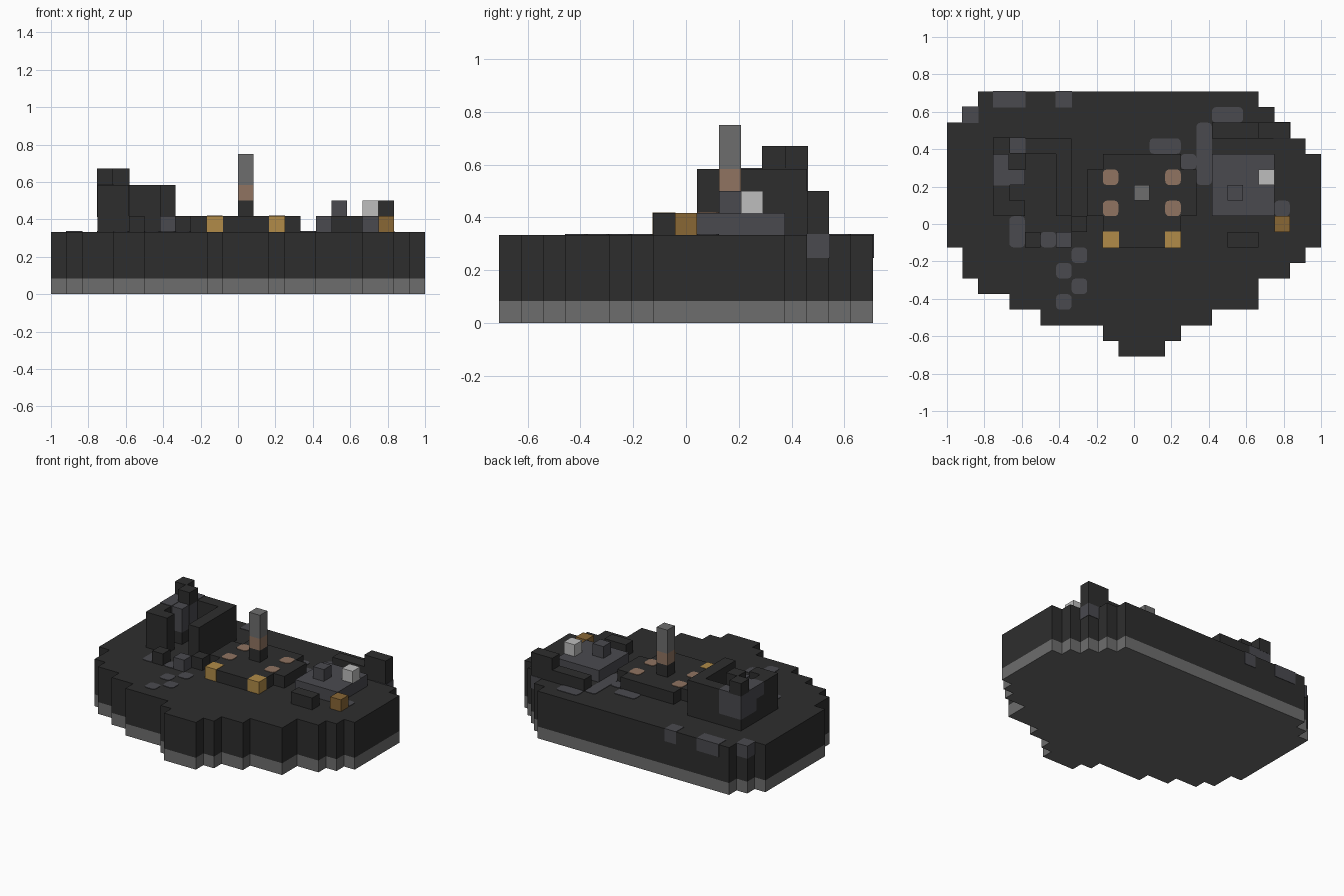
import bpy
import bmesh

old = bpy.data.objects.get("Cube")
if old:
    bpy.data.objects.remove(old)

U = 1 / 12                 # one block
X0, Y0 = -1.0, -8.5 * U    # corner of the block grid


def material(name, r, g, b):
    m = bpy.data.materials.new(name)
    m.use_nodes = True
    m.diffuse_color = (r, g, b, 1)
    bsdf = m.node_tree.nodes["Principled BSDF"]
    bsdf.inputs["Base Color"].default_value = (r, g, b, 1)
    bsdf.inputs["Roughness"].default_value = 0.9
    return m


dark = material("charcoal", .027, .027, .027)
stone = material("stone_grey", .155, .155, .155)
slate = material("slate", .068, .068, .078)
brown = material("clay_brown", .28, .175, .12)
amber = material("amber", .44, .26, .065)
bronze = material("bronze", .25, .135, .036)
white = material("pale_grey", .51, .51, .51)


def finish(name, bm, mat):
    bmesh.ops.recalc_face_normals(bm, faces=bm.faces)
    mesh = bpy.data.meshes.new(name)
    bm.to_mesh(mesh)
    bm.free()
    mesh.materials.append(mat)
    ob = bpy.data.objects.new(name, mesh)
    bpy.context.collection.objects.link(ob)
    return ob


def box(name, mat, i, j, k, ni=1, nj=1, nk=1, pad=0.0, rounded=False):
    """Box covering ni x nj x nk blocks, starting at block i, j, k."""
    bm = bmesh.new()
    bmesh.ops.create_cube(bm, size=1)
    for v in bm.verts:
        sx, sy, sz = (c + .5 for c in v.co)
        v.co = (X0 + (i + sx * ni) * U + (2 * sx - 1) * pad,
                Y0 + (j + sy * nj) * U + (2 * sy - 1) * pad,
                (k + sz * nk) * U + (2 * sz - 1) * pad)
    if rounded:
        up = [e for e in bm.edges
              if abs(e.verts[0].co.z - e.verts[1].co.z) > 1e-4]
        bmesh.ops.bevel(bm, geom=up, offset=.022, segments=3, profile=.5,
                        affect='EDGES')
    return finish(name, bm, mat)


def patch(name, mat, k, i, j, ni=1, nj=1):
    """Thin rounded plate lying on level k."""
    return box(name, mat, i, j, k - .04, ni, nj, .08, rounded=True)


# Stepped island outline: start and end block of each row, front to back
rows = [(11, 14), (10, 15), (6, 17), (4, 20), (2, 20), (1, 22), (1, 23)]
rows += [(0, 24)] * 6 + [(0, 23), (0, 22), (1, 21), (2, 20)]


def island(name, mat, z0, z1):
    right = [(e, j + d) for j, (s, e) in enumerate(rows) for d in (0, 1)]
    left = [(s, j + d) for j, (s, e) in enumerate(rows) for d in (0, 1)]
    loop = []
    for p in right + left[::-1]:
        if not loop or loop[-1] != p:
            loop.append(p)
    bm = bmesh.new()
    face = bm.faces.new([bm.verts.new((X0 + a * U, Y0 + b * U, z0))
                         for a, b in loop])
    top = bmesh.ops.extrude_face_region(bm, geom=[face])["geom"]
    for v in top:
        if isinstance(v, bmesh.types.BMVert):
            v.co.z = z1
    return finish(name, bm, mat)


island("island_footing", stone, 0, U)
island("island_body", dark, U, 4 * U)

# Corner keep with open front
box("keep_back_wall", dark, 3, 13, 4, 5, 1, 3)
box("keep_east_wall", dark, 7, 9, 4, 1, 4, 3)
box("keep_west_wall", dark, 3, 9, 4, 1, 4, 3)
box("keep_front_wall", dark, 4, 9, 4, 1, 1, 3)
box("keep_inner_base", dark, 4, 11, 4, 1, 2, 1)
box("keep_inner_column", slate, 4, 11, 5, 1, 2, 2)
box("keep_slate_corner", slate, 3, 12, 5, 2, 2, 2, pad=.003)
box("keep_slate_side", slate, 3, 11, 6, 1, 1, 1, pad=.003)
box("keep_battlement_back", dark, 3, 13, 7, pad=.004)
box("keep_battlement_inner", dark, 4, 12, 7, pad=.004)

# Rubble in front of the keep
box("rubble_dark", dark, 5, 7, 4)
box("rubble_slate", slate, 7, 7, 4)
box("rubble_step", dark, 8, 8, 4)

# Central terrace with chimney and lamps
box("terrace", dark, 10, 7, 4, 5, 6)
for side, i in (("west", 9), ("east", 15)):
    box("terrace_wing_" + side, dark, i, 9, 4, 1, 3)
for side, i in (("west", 10), ("east", 14)):
    box("lamp_" + side, amber, i, 7, 4, pad=.002)
    for j in (9, 11):
        patch("terrace_tile_" + side, brown, 5, i, j)
box("chimney_base", dark, 12, 10, 5)
box("chimney_band", brown, 12, 10, 6)
box("chimney_top", stone, 12, 10, 7, 1, 1, 2)

# Eastern ruin
box("ruin_floor", slate, 17, 9, 4, 4, 4)
box("ruin_block", slate, 18, 10, 5)
box("ruin_pale_block", white, 20, 11, 5)
box("ruin_lamp", bronze, 21, 8, 4)
box("ruin_front_bar", dark, 18, 7, 4, 2)
box("ruin_back_wall_low", dark, 17, 14, 4, 3)
box("ruin_back_wall_high", dark, 20, 14, 4, 2, 1, 2)

# Slate paving on the ground: i, j and size in blocks
paving = [(4, 7, 1, 2), (6, 7, 1, 1), (8, 6, 1, 1), (7, 5, 1, 1),
          (8, 4, 1, 1), (7, 3, 1, 1), (13, 13, 2, 1), (15, 12, 1, 1),
          (16, 11, 1, 4), (17, 15, 2, 1), (21, 9, 1, 1)]
for cell in paving:
    patch("paving", slate, 4, *cell)

# Slate blocks set into the rim
for i, j, ni in ((1, 15, 1), (3, 16, 2), (7, 16, 1), (21, 14, 1)):
    box("rim_stone", slate, i, j, 3, ni, pad=.003)
